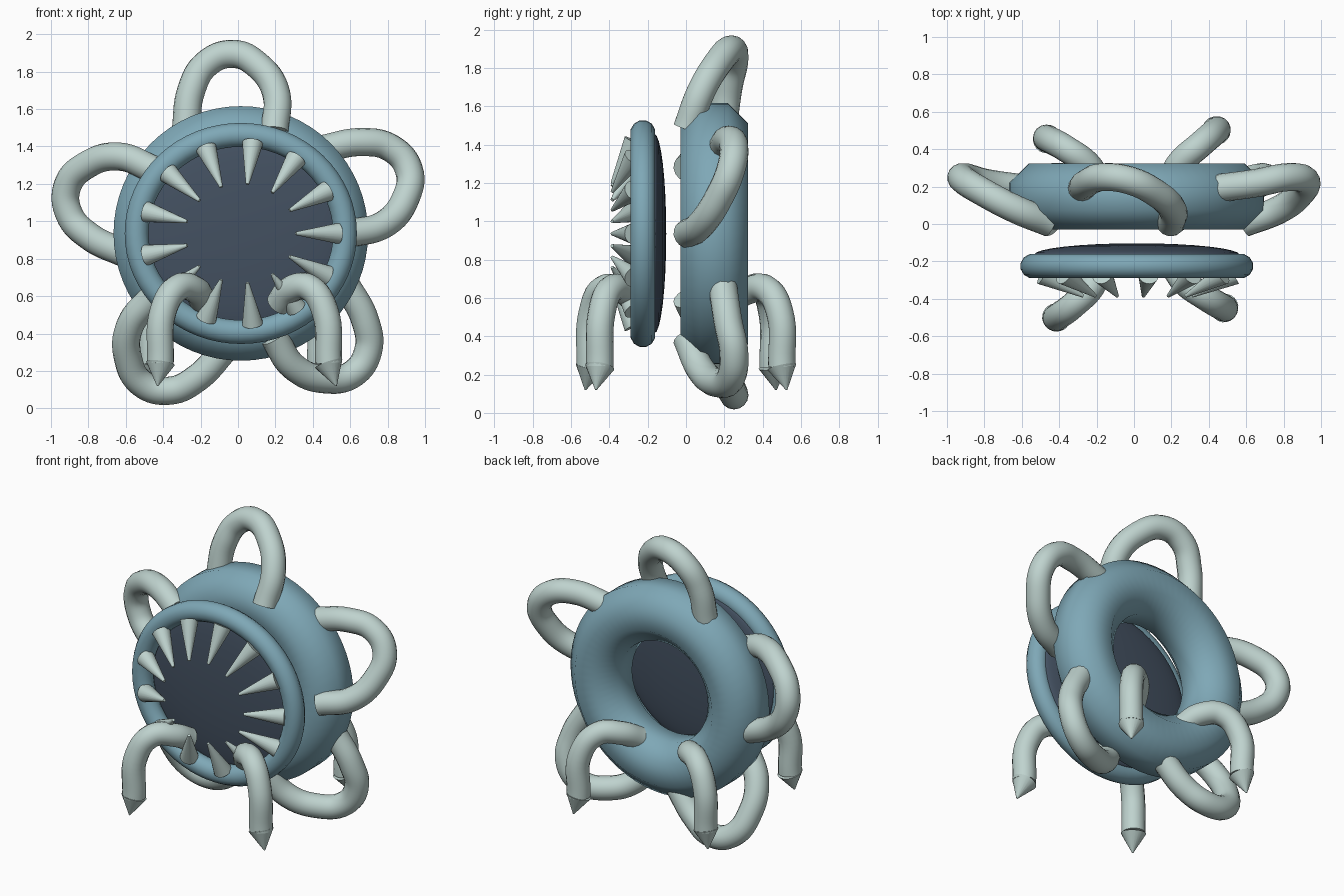
import bpy, bmesh, math
from mathutils import Vector, Matrix

if "Cube" in bpy.data.objects:
    bpy.data.objects.remove(bpy.data.objects["Cube"])

CX, CZ = 0.015, 0.935          # shared axis of both rings


def material(name, rgb):
    m = bpy.data.materials.new(name)
    m.diffuse_color = (*rgb, 1)
    m.use_nodes = True
    m.node_tree.nodes["Principled BSDF"].inputs["Base Color"].default_value = m.diffuse_color
    return m


BLUE = material("dusty_blue", (0.21, 0.39, 0.47))
PALE = material("pale_grey_green", (0.52, 0.65, 0.62))
DARK = material("dark_slate", (0.057, 0.082, 0.12))


def finish(obj, mat, angle=50):
    obj.data.materials.clear()
    obj.data.materials.append(mat)
    bpy.ops.object.select_all(action='DESELECT')
    obj.select_set(True)
    bpy.context.view_layer.objects.active = obj
    bpy.ops.object.shade_smooth_by_angle(angle=math.radians(angle))


def ring(name, y, rx, rz, minor, sides, mat, steps=64):
    """Torus around the y axis, with an oval centre line."""
    bm = bmesh.new()
    rows = []
    for i in range(steps):
        a = math.tau * i / steps
        row = []
        for j in range(sides):
            b = math.tau * (j + 0.5) / sides
            d = minor * math.cos(b)
            row.append(bm.verts.new((CX + (rx + d) * math.cos(a), y + minor * math.sin(b),
                                     CZ + (rz + d) * math.sin(a))))
        rows.append(row)
    for i in range(steps):
        p, q = rows[i], rows[(i + 1) % steps]
        for j in range(sides):
            k = (j + 1) % sides
            bm.faces.new((p[j], p[k], q[k], q[j]))
    bmesh.ops.recalc_face_normals(bm, faces=bm.faces)
    me = bpy.data.meshes.new(name)
    bm.to_mesh(me)
    bm.free()
    obj = bpy.data.objects.new(name, me)
    bpy.context.collection.objects.link(obj)
    finish(obj, mat, 60)


def tube(name, points, radius, mat):
    """Round tube through the given points."""
    cu = bpy.data.curves.new(name, 'CURVE')
    cu.dimensions = '3D'
    cu.bevel_depth, cu.bevel_resolution = radius, 6
    cu.resolution_u, cu.use_fill_caps = 8, True
    sp = cu.splines.new('BEZIER')
    sp.bezier_points.add(len(points) - 1)
    for bp, p in zip(sp.bezier_points, points):
        bp.co = p
        bp.handle_left_type = bp.handle_right_type = 'AUTO'
    obj = bpy.data.objects.new(name, cu)
    bpy.context.collection.objects.link(obj)
    bpy.ops.object.select_all(action='DESELECT')
    obj.select_set(True)
    bpy.context.view_layer.objects.active = obj
    bpy.ops.object.convert(target='MESH')
    finish(bpy.context.view_layer.objects.active, mat)


def cone(name, base, tip, r1, r2, mat):
    base, tip = Vector(base), Vector(tip)
    axis = tip - base
    bpy.ops.mesh.primitive_cone_add(vertices=20, radius1=r1, radius2=r2, depth=axis.length,
                                    location=(base + tip) / 2)
    obj = bpy.context.object
    obj.name = name
    obj.rotation_euler = axis.to_track_quat('Z', 'Y').to_euler()
    finish(obj, mat)


# Body rings
ring("back_ring", 0.147, 0.505, 0.505, 0.19, 8, BLUE)
ring("front_ring", -0.225, 0.557, 0.527, 0.066, 12, BLUE)

# Dark lens filling the front ring
bpy.ops.mesh.primitive_uv_sphere_add(segments=48, ring_count=16, radius=1,
                                     location=(CX, -0.165, CZ),
                                     rotation=(math.pi / 2, 0, 0))
lens = bpy.context.object
lens.name = "mouth_disc"
lens.scale = (0.55, 0.52, 0.062)
finish(lens, DARK)

# Teeth pointing inwards and forwards
for i in range(13):
    a = math.tau * i / 13
    c, s = math.cos(a), math.sin(a)
    cone(f"tooth_{i + 1}", (CX + 0.52 * c, -0.27, CZ + 0.485 * s),
         (CX + 0.295 * c, -0.385, CZ + 0.265 * s), 0.056, 0.009, PALE)

# Five looped handles around the back ring
loop = [(-0.28, 0.19, 1.48), (-0.25, 0.22, 1.70), (-0.17, 0.25, 1.84), (-0.03, 0.235, 1.895),
        (0.11, 0.17, 1.83), (0.205, 0.08, 1.68), (0.195, 0.005, 1.48)]
centre = Vector((CX, 0, CZ))
for i in range(5):
    turn = Matrix.Rotation(math.tau * i / 5, 3, 'Y')
    tube(f"loop_handle_{i + 1}", [centre + turn @ (Vector(p) - centre) for p in loop], 0.075, PALE)

# Four bent legs with pointed feet
legs = {
    "front_left": [(-0.19, -0.24, 0.58), (-0.23, -0.34, 0.635), (-0.32, -0.43, 0.645),
                   (-0.40, -0.49, 0.52), (-0.415, -0.50, 0.24), (-0.43, -0.525, 0.12)],
    "front_right": [(0.22, -0.24, 0.56), (0.28, -0.32, 0.635), (0.38, -0.39, 0.645),
                    (0.465, -0.44, 0.52), (0.485, -0.45, 0.24), (0.525, -0.47, 0.12)],
    "back_left": [(-0.19, 0.22, 0.58), (-0.25, 0.32, 0.64), (-0.36, 0.40, 0.645),
                  (-0.45, 0.45, 0.52), (-0.465, 0.455, 0.24), (-0.49, 0.47, 0.12)],
    "back_right": [(0.19, 0.22, 0.58), (0.25, 0.33, 0.64), (0.35, 0.42, 0.645),
                   (0.43, 0.49, 0.52), (0.44, 0.50, 0.24), (0.46, 0.525, 0.12)],
}
for name, pts in legs.items():
    tube(name + "_leg", pts[:-1], 0.072, PALE)
    cone(name + "_foot", pts[-2], pts[-1], 0.077, 0.004, PALE)
